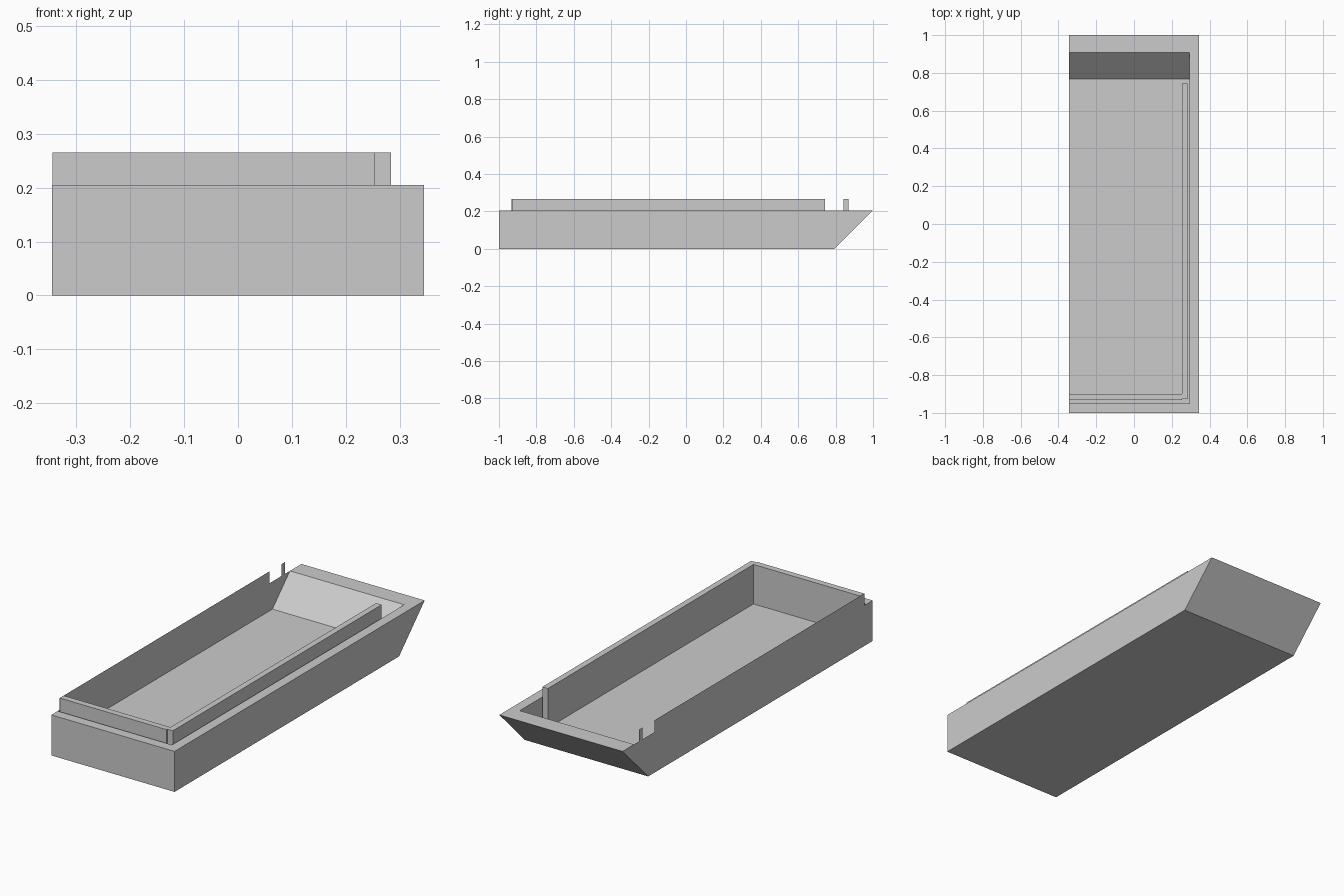
import bpy
import bmesh

if "Cube" in bpy.data.objects:
    bpy.data.objects.remove(bpy.data.objects["Cube"])

# One plain grey for every part
GREY = (0.6, 0.6, 0.6, 1.0)
grey = bpy.data.materials.new("plain grey")
grey.use_nodes = True
grey.diffuse_color = GREY
grey.node_tree.nodes["Principled BSDF"].inputs["Base Color"].default_value = GREY

# Key dimensions
LEFT, RIGHT = -0.345, 0.345
DECK, FLOOR, RAIL_TOP = 0.205, 0.065, 0.265
POCKET_X, POCKET_FRONT, POCKET_BACK = 0.295, -0.949, 0.908
SLOPE_FOOT = POCKET_BACK - (DECK - FLOOR)
RAIL_FRONT, RAIL_BACK = -0.933, 0.743


def finish(bm, name, recalc=True):
    if recalc:
        bmesh.ops.recalc_face_normals(bm, faces=bm.faces)
    mesh = bpy.data.meshes.new(name)
    bm.to_mesh(mesh)
    bm.free()
    mesh.materials.append(grey)
    obj = bpy.data.objects.new(name, mesh)
    bpy.context.collection.objects.link(obj)
    return obj


def row(bm, profile, x):
    return [bm.verts.new((x, y, z)) for y, z in profile]


def box(name, x0, x1, y0, y1, z0, z1):
    bm = bmesh.new()
    profile = [(y0, z1), (y0, z0), (y1, z0), (y1, z1)]
    a, b = row(bm, profile, x0), row(bm, profile, x1)
    for i in range(4):
        j = (i + 1) % 4
        bm.faces.new((a[i], a[j], b[j], b[i]))
    bm.faces.new(a)
    bm.faces.new(b)
    return finish(bm, name)


# Hull: outer skin and sunken pocket joined by the deck rim
outer = [(-1, DECK), (-1, 0), (1 - DECK, 0), (1, DECK)]
inner = [(POCKET_FRONT, DECK), (POCKET_FRONT, FLOOR),
         (SLOPE_FOOT, FLOOR), (POCKET_BACK, DECK)]
bm = bmesh.new()
out_l, out_r = row(bm, outer, LEFT), row(bm, outer, RIGHT)
in_l, in_r = row(bm, inner, LEFT), row(bm, inner, POCKET_X)
for l, r in ((out_l, out_r), (in_l, in_r)):
    for i in range(3):
        bm.faces.new((l[i], l[i + 1], r[i + 1], r[i]))
    bm.faces.new(r)
for i in (0, 3):
    bm.faces.new((out_l[i], out_r[i], in_r[i], in_l[i]))
bm.faces.new((out_r[0], out_r[3], in_r[3], in_r[0]))
bm.faces.new(out_l + in_l[::-1])
finish(bm, "hull")

# Upright panels standing in the pocket
box("front_panel", LEFT + 0.001, 0.253, RAIL_FRONT, -0.901, FLOOR, RAIL_TOP)
box("side_panel", 0.253, 0.284, -0.927, RAIL_BACK, FLOOR, RAIL_TOP)

# Thin sheet closing the open side, with a notch and a small post
outline = [(POCKET_FRONT, DECK), (POCKET_FRONT, FLOOR), (SLOPE_FOOT, FLOOR),
           (POCKET_BACK, DECK)]
for y0, y1 in ((0.842, 0.869), (RAIL_FRONT, RAIL_BACK)):
    outline += [(y1, DECK), (y1, RAIL_TOP), (y0, RAIL_TOP), (y0, DECK)]
bm = bmesh.new()
sheet = bm.faces.new(row(bm, outline, LEFT))
sheet.normal_update()
if sheet.normal.x > 0:
    sheet.normal_flip()
finish(bm, "closing_sheet", recalc=False)
